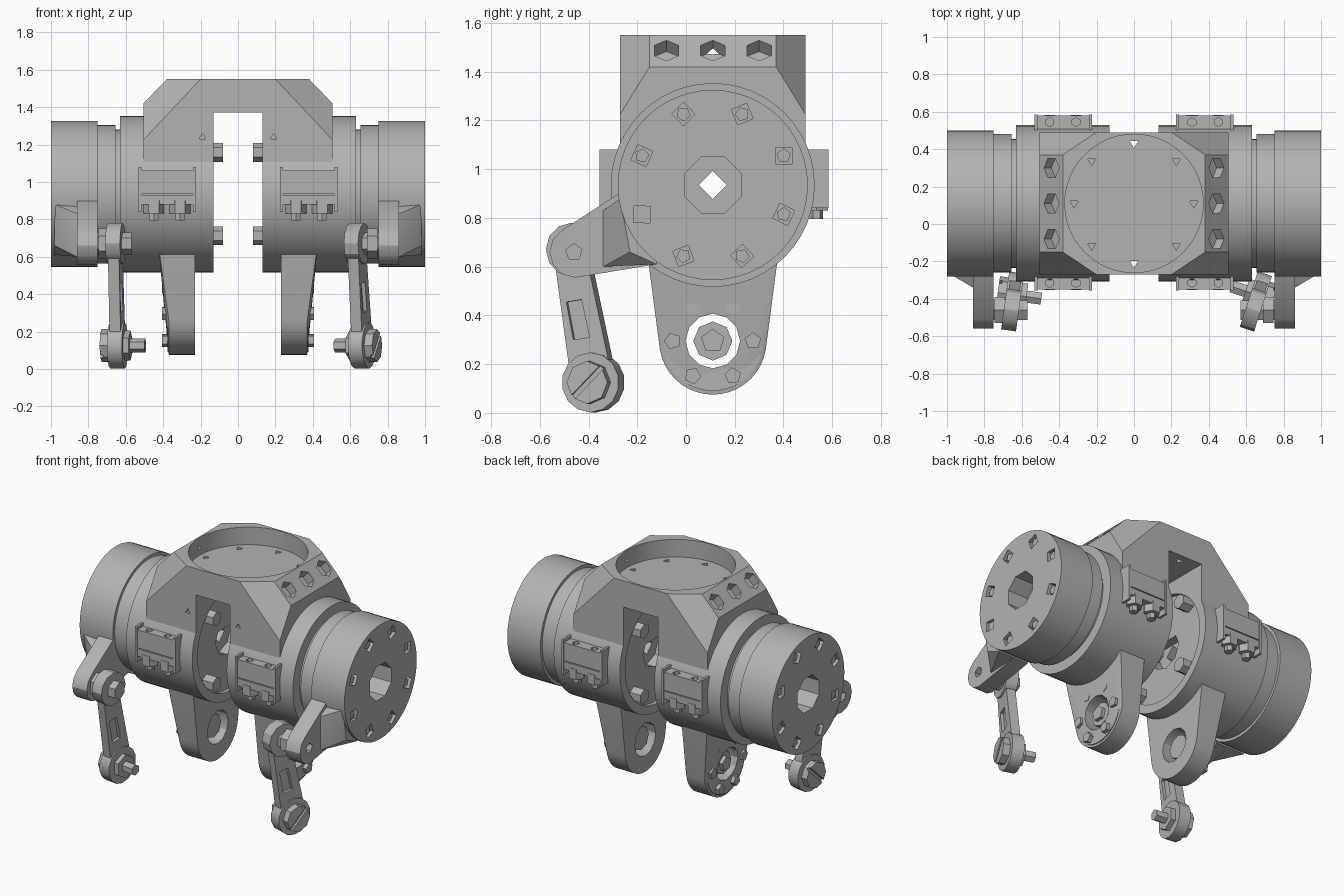
import bpy, bmesh
from math import radians, sin, cos, pi
from mathutils import Vector, Matrix

if "Cube" in bpy.data.objects:
    bpy.data.objects.remove(bpy.data.objects["Cube"])

grey = bpy.data.materials.new("plain grey")
grey.use_nodes = True
colour = (0.45, 0.45, 0.45, 1)
grey.diffuse_color = colour
grey.node_tree.nodes["Principled BSDF"].inputs["Base Color"].default_value = colour

AY, AZ = 0.11, 0.935      # main axle
LY, LZ = 0.11, 0.295      # lower lug bore


# Shape builders: each returns a function that adds one closed shell
def cyl(p0, p1, r, n=48, rot=0.0):
    def add(bm):
        a, b = Vector(p0), Vector(p1)
        d = b - a
        m = Matrix.Translation((a + b) / 2) @ d.to_track_quat('Z', 'Y').to_matrix().to_4x4()
        m = m @ Matrix.Rotation(radians(rot), 4, 'Z')
        bmesh.ops.create_cone(bm, cap_ends=True, segments=n, radius1=r, radius2=r,
                              depth=d.length, matrix=m)
    return add


def cylx(x0, x1, r, y=AY, z=AZ, n=48, rot=0.0):
    return cyl((x0, y, z), (x1, y, z), r, n, rot)


def hull(points):
    def add(bm):
        vs = [bm.verts.new(p) for p in points]
        res = bmesh.ops.convex_hull(bm, input=vs)
        spare = {v for v in res["geom_interior"] if isinstance(v, bmesh.types.BMVert)}
        bmesh.ops.delete(bm, geom=list(spare), context='VERTS')
        bmesh.ops.dissolve_limit(bm, angle_limit=0.04, verts=bm.verts[:], edges=bm.edges[:])
    return add


def box(x0, x1, y0, y1, z0, z1):
    return hull([(x, y, z) for x in (x0, x1) for y in (y0, y1) for z in (z0, z1)])


def disc(x, y, z, r, n=24):
    return [(x, y + r * cos(2 * pi * i / n), z + r * sin(2 * pi * i / n)) for i in range(n)]


def ring(y, z, r, n, start=0.0):
    return [(y + r * cos(radians(start + 360 * i / n)),
             z + r * sin(radians(start + 360 * i / n))) for i in range(n)]


def make_object(name, shapes):
    mesh = bpy.data.meshes.new(name)
    total = bmesh.new()
    for shape in shapes:
        bm = bmesh.new()
        shape(bm)
        bmesh.ops.recalc_face_normals(bm, faces=bm.faces[:])
        tmp = bpy.data.meshes.new("tmp")
        bm.to_mesh(tmp)
        bm.free()
        total.from_mesh(tmp)
        bpy.data.meshes.remove(tmp)
    total.to_mesh(mesh)
    total.free()
    ob = bpy.data.objects.new(name, mesh)
    bpy.context.scene.collection.objects.link(ob)
    return ob


def part(name, shapes, cuts=(), mirror=True, turn=None):
    ob = make_object(name, shapes)
    bpy.ops.object.select_all(action='DESELECT')
    bpy.context.view_layer.objects.active = ob
    ob.select_set(True)
    for cut in cuts:
        cutter = make_object("cutter", [cut])
        cutter.hide_render = True
        mod = ob.modifiers.new("cut", 'BOOLEAN')
        mod.operation, mod.solver, mod.object = 'DIFFERENCE', 'EXACT', cutter
        bpy.ops.object.modifier_apply(modifier=mod.name)
        bpy.data.objects.remove(cutter)
    if turn:
        angle, pivot = turn
        p = Matrix.Translation(pivot)
        ob.data.transform(p @ Matrix.Rotation(radians(angle), 4, 'Z') @ p.inverted())
    ob.data.materials.clear()
    ob.data.materials.append(grey)
    bpy.ops.object.shade_smooth_by_angle(angle=radians(30))
    if mirror:
        ob.modifiers.new("mirror", 'MIRROR')
    return ob


bore = cylx(0.05, 1.1, 0.058, n=4)
inner_recess = cylx(0.1, 0.16, 0.36)

# Chamfered top block with round recess, centre slot and hex pockets
corner = [(0.38, 0.26, 1.55), (0.2, 0.38, 1.55), (0.505, 0.26, 1.42),
          (0.505, 0.38, 1.225), (0.505, 0.38, 1.0)]
block_points = [(sx * x, AY + sy * y, z) for x, y, z in corner
                for sx in (-1, 1) for sy in (-1, 1)]
block_cuts = [cyl((0, AY, 1.43), (0, AY, 1.7), 0.37),
              box(-0.13, 0.13, -1, 1, 0.5, 1.37), cylx(-0.16, 0.16, 0.36)]
for s in (-1, 1):
    for y in (-0.08, 0.11, 0.3):
        block_cuts.append(cyl((s * 0.40, y, 1.443), (s * 0.5, y, 1.55), 0.058, 6))
    block_cuts.append(cyl((s * 0.19, -0.22, 1.24), (s * 0.19, -0.4, 1.24), 0.02, 3))
for x, y in ring(0, AY, 0.32, 8):
    block_cuts.append(cyl((x, y, 1.33), (x, y, 1.5), 0.025, 3))
part("top_block", [hull(block_points)], block_cuts, mirror=False)

# Barrels, with a recessed inner face, and the necks beyond them
part("barrel", [cylx(0.13, 0.63, 0.418)],
     [inner_recess, cylx(0.1, 0.22, 0.125, n=8), bore])
part("neck_groove", [cylx(0.62, 0.67, 0.345)], [bore])
part("neck", [cylx(0.655, 0.755, 0.37)], [bore])
part("inner_bolts", [cylx(0.08, 0.17, 0.05, y, z, 6) for y, z in ring(AY, AZ, 0.315, 4, 45)])

# End drums with screw pockets
spots = ring(AY, AZ, 0.315, 8, 22.5)
part("end_drum", [cylx(0.75, 1.0, 0.39)],
     [cylx(0.85, 1.1, 0.125, n=8, rot=22.5), bore]
     + [cylx(0.95, 1.1, 0.048, y, z, 4, 45 + 22 * i) for i, (y, z) in enumerate(spots)])
part("drum_screws", [cylx(0.93, 0.985, 0.03, y, z, 5, 20 * i) for i, (y, z) in enumerate(spots)])

# Crank arm on each drum, with a flare into the drum
root = [(y, z) for y in (-0.24, -0.12) for z in (0.615, 0.96)]
arm = disc(0.75, -0.455, 0.66, 0.105, 12) + disc(0.86, -0.455, 0.66, 0.105, 12)
arm += [(x, y, z) for x in (0.75, 0.86) for y, z in ((-0.12, 0.61), (-0.26, 0.91), (-0.1, 0.95))]
part("crank_arm", [hull(arm)], [cylx(0.8, 0.9, 0.035, -0.46, 0.66, 5)])
flare = [(0.80, -0.34, 0.60), (0.86, -0.34, 0.60), (0.80, -0.34, 0.83), (0.86, -0.34, 0.83),
         (0.80, -0.12, 0.61), (0.98, -0.12, 0.61), (0.98, -0.23, 0.66), (0.98, -0.27, 0.88),
         (0.98, -0.1, 0.95), (0.80, -0.1, 0.95)]
part("crank_flare", [hull(flare)])

# Lower lugs with bore, bolt circle and floating hub
lug = disc(0.23, LY, LZ, 0.22, 40) + disc(0.37, LY, LZ, 0.22, 40)
lug += [(x, LY + s * 0.275, 0.7) for x in (0.23, 0.43) for s in (-1, 1)]
lug_bore = cylx(0.1, 0.6, 0.112, LY, LZ, 12)
part("lower_lug", [hull(lug)], [lug_bore])
part("lug_ring", [cylx(0.36, 0.378, 0.205, LY, LZ)], [lug_bore])
part("lug_bolts", [cylx(0.35, 0.405, 0.035, y, z, 5, 30 * i)
                   for i, (y, z) in enumerate(ring(LY, LZ, 0.165, 6))])
part("lug_hub", [cylx(0.26, 0.36, 0.08, LY, LZ, 8), cylx(0.35, 0.385, 0.05, LY, LZ, 5)])

# Clamp blocks on the front and back of each barrel
for side, s in (("front", -1), ("back", 1)):
    def off(d):
        return 0.115 + s * d
    bolt_x = (0.31, 0.45)
    part(side + "_clamp", [box(0.24, 0.52, off(0.3), off(0.465), 0.88, 1.06)],
         [cyl((x, off(0.43), 1.02), (x, off(0.43), 1.1), 0.024, 6) for x in bolt_x]
         + [box(0.1, 0.6, off(0.455), off(0.5), 0.93, 0.936)])
    part(side + "_clamp_ends", [box(x, x + 0.016, off(0.3), off(0.47), 0.84, 1.08)
                                for x in (0.225, 0.515)])
    part(side + "_clamp_nuts", [cyl((x, off(0.42), 0.83), (x, off(0.42), 0.9), 0.055, 6, 30)
                                for x in bolt_x])
    part(side + "_clamp_bolts", [cyl((x, off(0.42), 0.795), (x, off(0.42), 0.86), 0.028, 6)
                                 for x in bolt_x])

# Drag links, each twisted a little about its own upright
for side, s, angle in (("left", 1, -18), ("right", -1, -8)):
    turn = (angle, (s * 0.65, -0.42, 0))

    def rod(x0, x1, r, y, z, n, rot=0.0):
        return cylx(s * x0, s * x1, r, y, z, n, rot)

    def prism(x0, x1, outline):
        return hull([(s * x, y, z) for x in (x0, x1) for y, z in outline])

    top, low = (-0.46, 0.67), (-0.378, 0.125)
    shank = [(-0.535, 0.62), (-0.385, 0.58), (-0.30, 0.2), (-0.475, 0.2)]
    slot = [(-0.485, 0.455), (-0.42, 0.465), (-0.385, 0.31), (-0.455, 0.30)]
    part(side + "_link_shank", [prism(0.62, 0.68, shank)],
         [prism(0.66, 0.75, slot), prism(0.55, 0.64, slot)], False, turn)
    part(side + "_link_eyes", [rod(0.61, 0.69, 0.11, *top, 12), rod(0.61, 0.69, 0.123, *low, 14)],
         (), False, turn)
    part(side + "_upper_pin", [rod(0.57, 0.76, 0.06, *top, 6), rod(0.69, 0.745, 0.08, *top, 6)],
         (), False)
    part(side + "_lower_pin", [rod(0.5, 0.62, 0.037, *low, 6), rod(0.58, 0.62, 0.08, *low, 6)],
         (), False, turn)
    y, z = low
    groove = [(y - 0.085, z - 0.07), (y - 0.07, z - 0.085), (y + 0.085, z + 0.07), (y + 0.07, z + 0.085)]
    part(side + "_lower_head", [rod(0.68, 0.735, 0.088, *low, 8)],
         [prism(0.72, 0.8, groove)], False, turn)
